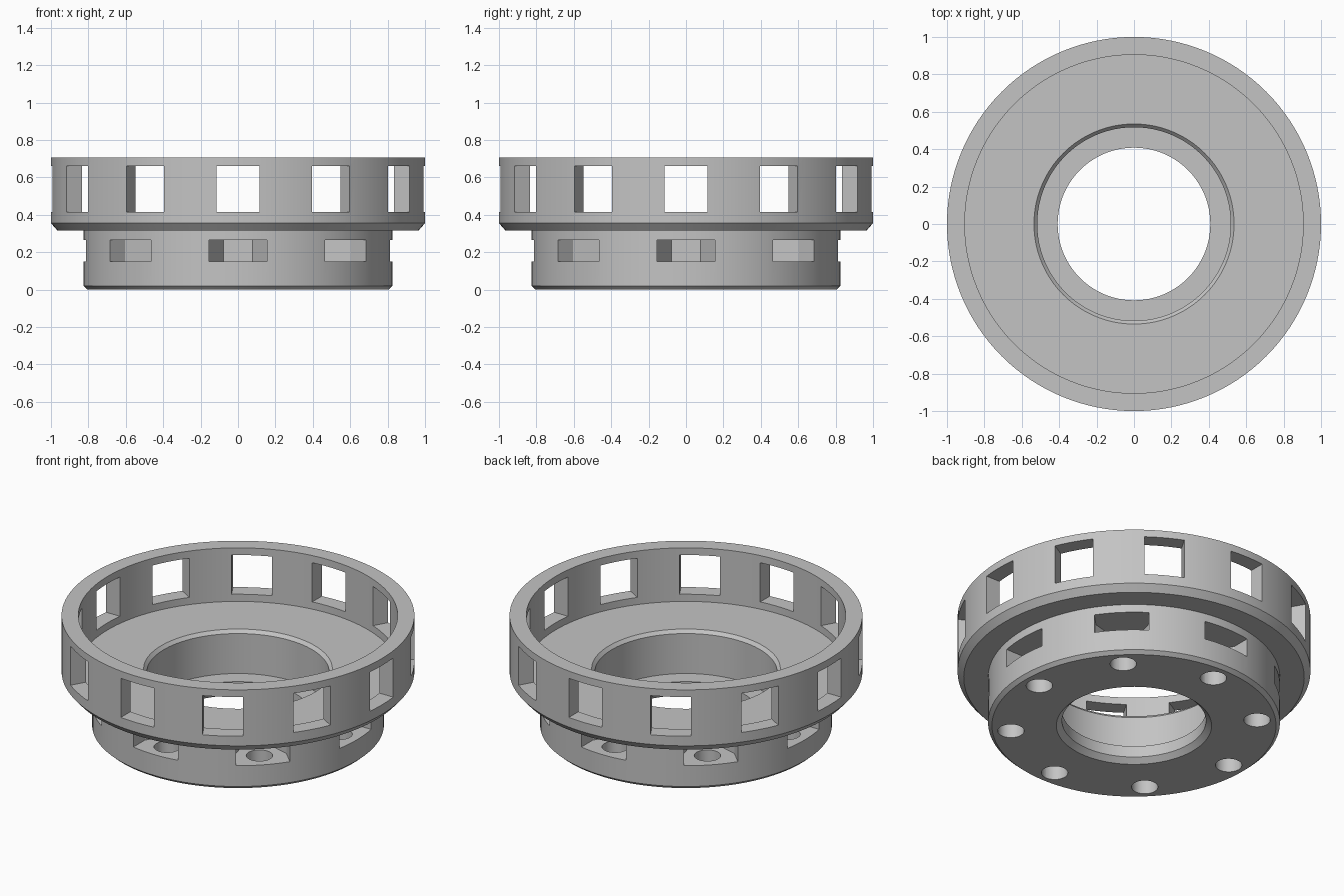
import bpy, bmesh, math
from mathutils import Matrix

if "Cube" in bpy.data.objects:
    bpy.data.objects.remove(bpy.data.objects["Cube"])

SEGMENTS = 128

grey = bpy.data.materials.new("mid grey")
grey.diffuse_color = (0.55, 0.55, 0.55, 1)
grey.use_nodes = True
grey.node_tree.nodes["Principled BSDF"].inputs["Base Color"].default_value = grey.diffuse_color


def make_object(name, bm):
    bmesh.ops.recalc_face_normals(bm, faces=bm.faces)
    mesh = bpy.data.meshes.new(name)
    bm.to_mesh(mesh)
    bm.free()
    mesh.materials.append(grey)
    obj = bpy.data.objects.new(name, mesh)
    bpy.context.collection.objects.link(obj)
    return obj


def lathe(name, profile):
    """Revolve a closed (radius, z) profile around z."""
    bm = bmesh.new()
    rings = []
    for i in range(SEGMENTS):
        a = 2 * math.pi * i / SEGMENTS
        rings.append([bm.verts.new((r * math.cos(a), r * math.sin(a), z)) for r, z in profile])
    n = len(profile)
    for i in range(SEGMENTS):
        p, q = rings[i], rings[(i + 1) % SEGMENTS]
        for j in range(n):
            k = (j + 1) % n
            bm.faces.new((p[j], q[j], q[k], p[k]))
    return make_object(name, bm)


def radial_prisms(name, outline, z0, z1, count):
    """Extrude an outline (radial, tangential) from z0 to z1, repeated around z."""
    bm = bmesh.new()
    for i in range(count):
        turn = Matrix.Rotation(2 * math.pi * i / count, 3, 'Z')
        low = [bm.verts.new(turn @ Matrix.Identity(3) @ bpy_vec(x, y, z0)) for x, y in outline]
        high = [bm.verts.new(turn @ bpy_vec(x, y, z1)) for x, y in outline]
        bm.faces.new(low[::-1])
        bm.faces.new(high)
        for j in range(len(outline)):
            k = (j + 1) % len(outline)
            bm.faces.new((low[j], low[k], high[k], high[j]))
    return make_object(name, bm)


def bpy_vec(x, y, z):
    from mathutils import Vector
    return Vector((x, y, z))


# Flanged hub: stepped outside, cup on top, bore with a lower lip
hub = lathe("flanged_hub", [
    (0.44, 0.0), (0.805, 0.0), (0.827, 0.02), (0.827, 0.315),
    (0.965, 0.315), (1.0, 0.355), (1.0, 0.705), (0.905, 0.705),
    (0.905, 0.37), (0.535, 0.37), (0.517, 0.35), (0.517, 0.10),
    (0.408, 0.10), (0.408, 0.03)])

# Square windows through the upper wall
windows = radial_prisms("window_cutter",
    [(0.80, -0.115), (1.1, -0.115), (1.1, 0.115), (0.80, 0.115)], 0.415, 0.66, 12)

# Nut pockets: half hexagon inside, open to the outside
R, C = 0.155, 0.70
H = R * math.sqrt(3) / 2
pockets = radial_prisms("nut_pocket_cutter",
    [(C - H, -R / 2), (C, -R), (0.95, -R), (0.95, R), (C, R), (C - H, R / 2)], 0.15, 0.265, 8)

# Bolt holes from the bottom face into the pockets
circle = [(C + 0.075 * math.cos(math.pi * i / 16), 0.075 * math.sin(math.pi * i / 16))
          for i in range(32)]
holes = radial_prisms("bolt_hole_cutter", circle, -0.1, 0.2, 8)

# Cut everything and discard the cutters
bpy.context.view_layer.objects.active = hub
hub.select_set(True)
for cutter in (windows, pockets, holes):
    mod = hub.modifiers.new(cutter.name, 'BOOLEAN')
    mod.operation = 'DIFFERENCE'
    mod.solver = 'EXACT'
    mod.object = cutter
    bpy.ops.object.modifier_apply(modifier=mod.name)
    bpy.data.objects.remove(cutter)

bpy.ops.object.shade_smooth_by_angle(angle=math.radians(25))
